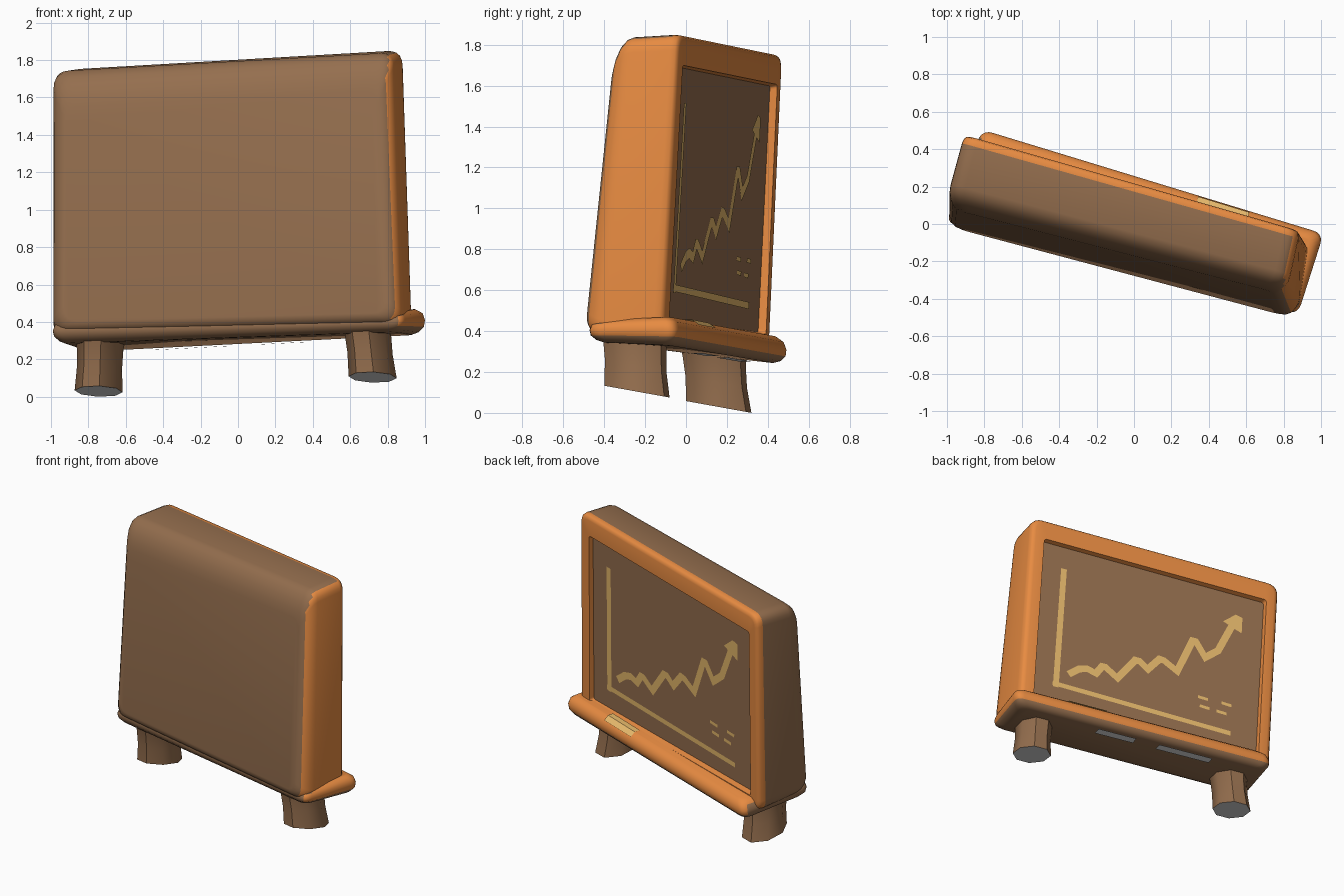
import bpy, bmesh, math
from mathutils import Vector as Vec

if "Cube" in bpy.data.objects:
    bpy.data.objects.remove(bpy.data.objects["Cube"])

U = Vec((0.961, -0.276, 0))      # along the board
V = Vec((0.276, 0.961, 0))       # towards the chart side


def mat(name, rgb):
    m = bpy.data.materials.new(name)
    m.diffuse_color = (*rgb, 1)
    m.use_nodes = True
    m.node_tree.nodes["Principled BSDF"].inputs["Base Color"].default_value = m.diffuse_color
    return m


BROWN = mat("brown", (0.30, 0.158, 0.077))
ORANGE = mat("orange", (0.82, 0.265, 0.055))
YELLOW = mat("chalk_yellow", (0.80, 0.49, 0.15))
GREY = mat("pale_grey", (0.9, 0.9, 0.9))


def finish(name, bm, mats, smooth=True):
    me = bpy.data.meshes.new(name)
    bm.to_mesh(me)
    bm.free()
    ob = bpy.data.objects.new(name, me)
    bpy.context.collection.objects.link(ob)
    for m in mats:
        me.materials.append(m)
    if smooth:
        bpy.ops.object.select_all(action='DESELECT')
        ob.select_set(True)
        bpy.context.view_layer.objects.active = ob
        bpy.ops.object.shade_smooth_by_angle(angle=math.radians(46))
    return ob


def skin(name, loops, mats, rule):
    """Join loops of equal length with quads, cap both ends, colour by rule(strip, normal)."""
    bm = bmesh.new()
    rows = [[bm.verts.new(p) for p in lp] for lp in loops]
    n = len(rows[0])
    tag = bm.faces.layers.int.new("strip")
    for i in range(len(rows) - 1):
        a, b = rows[i], rows[i + 1]
        for j in range(n):
            k = (j + 1) % n
            bm.faces.new((a[j], a[k], b[k], b[j]))[tag] = i
    bm.faces.new(rows[0])[tag] = -1
    bm.faces.new(rows[-1])[tag] = len(rows) - 1
    bmesh.ops.recalc_face_normals(bm, faces=bm.faces)
    bm.normal_update()
    for f in bm.faces:
        f.material_index = rule(f[tag], f.normal)
    return finish(name, bm, mats)


def corners(A, B, t, inset):
    """Quad between A and B at t, each edge moved inwards by its inset."""
    ins = inset if isinstance(inset, tuple) else (inset,) * 4
    q = [a.lerp(b, t) for a, b in zip(A, B)]
    out = []
    for i in range(4):
        nxt = (q[(i + 1) % 4] - q[i]).normalized()
        prv = (q[i - 1] - q[i]).normalized()
        out.append(q[i] + nxt * ins[i - 1] + prv * ins[i])
    return out


def ring(A, B, t, inset, r):
    q = corners(A, B, t, inset)
    pts = []
    for i in range(4):
        p = q[i]
        s = p + (q[i - 1] - p).normalized() * r
        e = p + (q[(i + 1) % 4] - p).normalized() * r
        for k in range(6):
            w = k / 5
            pts.append(s * (1 - w) ** 2 + p * 2 * w * (1 - w) + e * w * w)
    return pts


def quad(*pts):
    return [Vec(p) for p in pts]


# board: rounded body, raised frame and recessed panel in one loft, front to back
F = quad((-1.02, -.012, .33), (.872, -.515, .38), (.812, -.362, 1.835), (-1.01, .105, 1.735))
B = quad((-.88, .412, .28), (.935, -.115, .36), (.885, -.035, 1.855), (-.91, .478, 1.75))
INNER = (.10, .10, .15, .09)
FLOOR = .91
spec = []
for k in range(5, -1, -1):
    a = k / 5 * math.pi / 2
    c = 1 - math.cos(a)
    spec.append((.29 * (1 - math.sin(a)), (.07 * c, .08 * c, .19 * c, .09 * c), .08))
spec += [(.88, 0, .08), (.95, .004, .08), (.985, .014, .075), (1, .035, .06),
         (1, INNER, .02), (FLOOR, tuple(x + .006 for x in INNER), .02)]


def board_rule(i, n):
    if 6 <= i <= 10:
        return 1
    return 1 if 2 <= i <= 5 and n.dot(U) > .55 else 0


skin("board", [ring(F, B, *s) for s in spec], [BROWN, ORANGE], board_rule)

# base with the chalk tray along the chart side
LO = quad((-.99, .015, .29), (.865, -.47, .35), (1.0, -.055, .33), (-.82, .495, .235))
HI = quad((-1.02, 0, .41), (.885, -.495, .45), (1.025, -.05, .475), (-.805, .512, .365))
spec = [(0, .045, .06), (.1, .018, .06), (.3, 0, .06), (.55, 0, .06), (.82, .015, .06), (1, .05, .06)]


def base_rule(i, n):
    if i == len(spec) - 1:
        return 1
    if i == len(spec) - 2 and n.dot(V) > .1:
        return 1
    return 1 if n.z > -.45 and (n.dot(V) > .4 or n.dot(U) > .5) else 0


skin("base_tray", [ring(LO, HI, *s) for s in spec], [BROWN, ORANGE], base_rule)


# feet: eight-sided, soles sloping down to the chart side
def foot(name, bottom, top):
    loops = []
    for w, g in ((0, 1.0), (.4, .94), (.75, .97), (1, 1.06)):
        c = Vec(bottom).lerp(Vec(top), w)
        lp = []
        for k in range(8):
            a = (k + .5) * math.pi / 4
            p = c + U * .125 * g * math.cos(a) + V * .165 * g * math.sin(a)
            p.z -= .18 * (p.y - c.y)
            lp.append(p)
        loops.append(lp)
    skin(name, loops, [BROWN, GREY], lambda i, n: 1 if i == -1 else 0)


foot("left_foot", (-.745, .16, .029), (-.735, .13, .33))
foot("right_foot", (.72, -.24, .104), (.685, -.255, .42))

# drawing surface: s runs from the right edge, t runs upwards
P = corners(F, B, FLOOR, INNER)
N = -(P[1] - P[0]).cross(P[3] - P[0]).normalized()
W, H = 1.65, 1.22


def panel(x, y):
    s, t = x / W, y / H
    return P[1].lerp(P[0], s).lerp(P[2].lerp(P[3], s), t) + N * .005


def face(bm, pts, outward):
    f = bm.faces.new([bm.verts.new(p) for p in pts])
    f.normal_update()
    if f.normal.dot(outward) < 0:
        f.normal_flip()


def stroke(bm, pts, width):
    pts = [Vec((s * W, t * H)) for s, t in pts]
    dirs = [(b - a).normalized() for a, b in zip(pts, pts[1:])]
    sides = []
    for i, p in enumerate(pts):
        d0, d1 = dirs[max(i - 1, 0)], dirs[min(i, len(dirs) - 1)]
        d = (d0 + d1).normalized()
        off = Vec((-d.y, d.x)) * (width / 2 / max(d.dot(d0), .6))
        sides.append((panel(*(p + off)), panel(*(p - off))))
    for (a, b), (c, d) in zip(sides, sides[1:]):
        face(bm, (a, b, d, c), N)


# chart axes, rising line with arrow head, and small dashes
bm = bmesh.new()
stroke(bm, [(.103, .86), (.103, .11)], .042)
stroke(bm, [(.088, .13), (.88, .105)], .034)
stroke(bm, [(.155, .21), (.2, .26), (.235, .275), (.275, .26), (.3, .315), (.315, .315),
            (.37, .267), (.443, .41), (.463, .41), (.5, .372), (.55, .458), (.57, .455),
            (.63, .41), (.69, .63), (.705, .63), (.75, .545), (.805, .61), (.86, .79)], .05)
face(bm, [panel(s * W, t * H) for s, t in ((.82, .805), (.905, .76), (.905, .86), (.875, .87))], N)
for s, t in ((.75, .285), (.855, .285), (.76, .23), (.835, .225)):
    stroke(bm, [(s - .022, t), (s + .022, t - .003)], .022)
finish("chart_drawing", bm, [YELLOW], False)


# thin patches following the tray edge
def edge_point(f, t, inset):
    return LO[2].lerp(LO[3], f).lerp(HI[2].lerp(HI[3], f), t) - V * inset


def patch(name, f0, f1, profile, material, outward):
    bm = bmesh.new()
    for (t0, i0), (t1, i1) in zip(profile, profile[1:]):
        face(bm, (edge_point(f0, t0, i0), edge_point(f1, t0, i0),
                  edge_point(f1, t1, i1), edge_point(f0, t1, i1)), outward)
    finish(name, bm, [material], False)


patch("chalk", .22, .37, [(.86, .010), (1.04, .048), (1.04, .09)], YELLOW, V + Vec((0, 0, 1)))
under = [(-.04, .05), (-.04, .115)]
patch("underside_pad_1", .33, .48, under, GREY, Vec((0, 0, -1)))
patch("underside_pad_2", .57, .78, under, GREY, Vec((0, 0, -1)))
